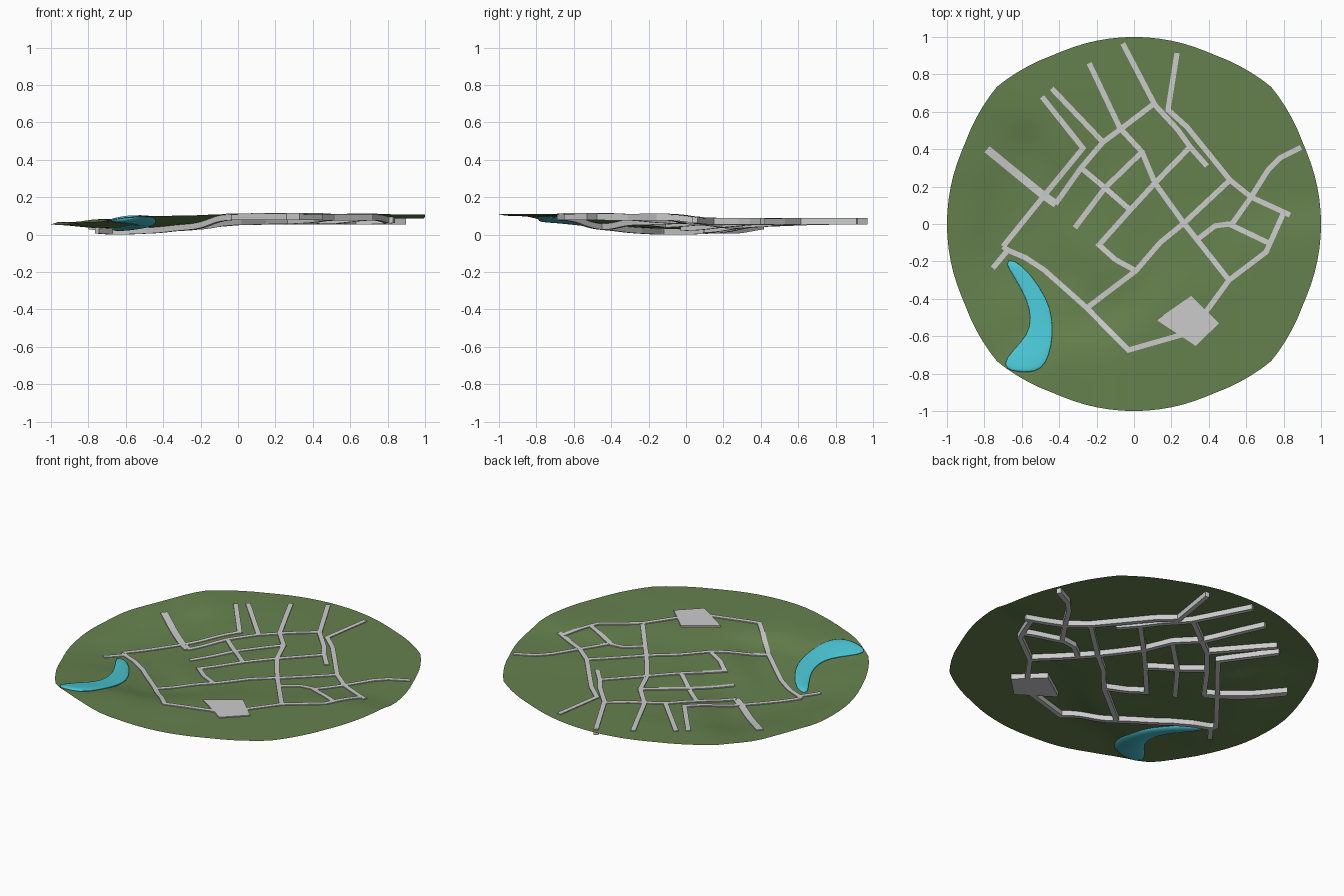
import bpy, bmesh, math
from mathutils import Vector

if "Cube" in bpy.data.objects:
    bpy.data.objects.remove(bpy.data.objects["Cube"])

# height samples of the ground: x, y, z
SAMPLES = [
    (-.97, 0, .058), (-.92, -.35, .058), (-.88, .42, .083), (-.78, .4, .048), (-.6, .25, .036),
    (-.6, 0, .03), (-.72, -.18, .034), (-.42, .1, .04), (-.45, -.25, .036), (-.3, 0, .052),
    (-.25, .3, .065), (-.25, -.44, .056), (-.03, -.67, .112), (0, -.25, .086), (-.15, -.1, .078),
    (0, .1, .086), (-.3, .45, .082), (-.55, -.5, .06), (-.78, -.68, .07), (-.5, -.87, .1),
    (-.33, -.75, .105), (-.68, .68, .086), (-.3, .85, .086), (.1, .4, .086), (.2, .85, .086),
    (.55, .6, .086), (.3, .1, .086), (.65, .2, .087), (.9, .3, .087), (.35, -.12, .094),
    (.5, -.35, .11), (.75, -.2, .11), (.95, -.25, .11), (.25, -.45, .111), (.6, -.7, .111),
    (.1, -.95, .111),
]


def ground(x, y):
    num = den = 0
    for sx, sy, sz in SAMPLES:
        w = math.exp(-((x - sx) ** 2 + (y - sy) ** 2) / (2 * .12 ** 2)) + 1e-9
        num += w * sz
        den += w
    return num / den


def add(name, verts, faces, color=None, smooth=False):
    mesh = bpy.data.meshes.new(name)
    mesh.from_pydata(verts, [], faces)
    bm = bmesh.new()
    bm.from_mesh(mesh)
    bmesh.ops.recalc_face_normals(bm, faces=bm.faces)
    bm.to_mesh(mesh)
    bm.free()
    ob = bpy.data.objects.new(name, mesh)
    bpy.context.collection.objects.link(ob)
    if color:
        mat = bpy.data.materials.new(name + "_color")
        mat.diffuse_color = color
        mat.use_nodes = True
        mat.node_tree.nodes["Principled BSDF"].inputs["Base Color"].default_value = mat.diffuse_color
        mesh.materials.append(mat)
    if smooth:
        mesh.shade_smooth()
    return ob


def loft(rows, closed=True):
    """Faces that bridge rows of equal length, with capped ends."""
    n = len(rows[0])
    faces = [(i * n + j, i * n + (j + 1) % n, (i + 1) * n + (j + 1) % n, (i + 1) * n + j)
             for i in range(len(rows) - 1) for j in range(n)]
    if closed:
        faces += [tuple(range(n)), tuple((len(rows) - 1) * n + j for j in range(n))]
    return [v for r in rows for v in r], faces


# ground sheet: near-round disc with soft corners on the diagonals
def rim(a):
    off = abs((math.degrees(a) % 90) - 45)
    return 1 + .037 * max(0, 1 - off / 20)


RINGS, SEGS = 32, 96
rows = []
for i in range(1, RINGS + 1):
    row = []
    for j in range(SEGS):
        a = 2 * math.pi * j / SEGS
        r = rim(a) * i / RINGS
        x, y = r * math.cos(a), r * math.sin(a)
        row.append((x, y, ground(x, y)))
    rows.append(row)
verts, faces = loft(rows, closed=False)
verts.append((0, 0, ground(0, 0)))
faces += [(len(verts) - 1, j, (j + 1) % SEGS) for j in range(SEGS)]
terrain = add("ground", verts, faces, (.13, .22, .075, 1), True)
if terrain.data.polygons[0].normal.z < 0:
    terrain.data.flip_normals()

# roads: box section swept along each path, following the ground
TOP, DEPTH = .005, .036


def road(name, pts, width=.028):
    pts = [Vector(p) for p in pts]
    path = []
    for i, p in enumerate(pts):
        d0 = (p - pts[i - 1]).normalized() if i else None
        d1 = (pts[i + 1] - p).normalized() if i < len(pts) - 1 else None
        a, b = d0 or d1, d1 or d0
        t = (a + b).normalized()
        side = Vector((-t.y, t.x)) * (width / 2 / max(.5, t.dot(a)))
        path.append((p, side))
        if d1:
            flat = Vector((-d1.y, d1.x)) * width / 2
            n = max(2, round((pts[i + 1] - p).length / .035))
            path += [(p.lerp(pts[i + 1], k / n), flat) for k in range(1, n)]
    rows = []
    for p, s in path:
        l, r = p + s, p - s
        z = ground(*p) + TOP
        rows.append([(l.x, l.y, z), (r.x, r.y, z), (r.x, r.y, z - DEPTH), (l.x, l.y, z - DEPTH)])
    add(name, *loft(rows))


road("south_west_road", [(-.70, -.12), (-.675, -.14), (-.58, -.18), (-.48, -.246), (-.257, -.444),
                         (-.03, -.674), (.27, -.588)])
road("west_spur", [(-.755, -.236), (-.675, -.14)])
road("west_road", [(-.70, -.12), (-.487, .144), (-.273, .406), (-.492, .68)])
road("wide_west_road", [(-.786, .4), (-.487, .155), (-.417, .107)], .042)
road("north_west_road", [(-.42, .107), (-.283, .30), (-.166, .438), (-.064, .513), (.112, .647)])
road("north_west_branch", [(-.166, .438), (-.44, .725)])
road("central_road", [(-.24, .86), (-.075, .513), (.043, .385), (.112, .219), (.262, .01),
                      (.342, -.09), (.508, -.30), (.38, -.476)])
road("north_road", [(-.06, .965), (.112, .636), (.235, .503), (.30, .412), (.39, .31)])
road("north_east_road", [(.23, .914), (.182, .61), (.283, .519), (.396, .38), (.513, .235),
                         (.626, .144), (.834, .048)])
road("east_branch", [(.524, 0), (.626, .144), (.717, .289), (.78, .353), (.893, .41)])
road("east_bend", [(.342, -.08), (.433, -.01), (.508, 0), (.717, -.10)])
road("south_east_road", [(.80, .06), (.706, -.15), (.508, -.30)])
road("diagonal_road", [(.513, .235), (.273, .01), (.139, -.10), (.01, -.25), (-.246, -.444)])
road("inner_loop", [(.01, -.25), (-.10, -.19), (-.187, -.112), (-.02, .075), (.112, .219), (.30, .412)])
road("inner_cross_road", [(-.283, .30), (-.155, .193), (-.02, .075)])
road("inner_lane", [(.043, .385), (-.155, .193), (-.316, -.02)])

# town square: flat slab
square = [(.305, -.385), (.455, -.53), (.33, -.652), (.12, -.513)]
add("square", *loft([[(x, y, z) for x, y in square] for z in (.117, .079)]))

# lake: curved lens-shaped body, given by bank pairs (inner, outer)
BANKS = [((-.695, -.2), (-.65, -.185)), ((-.636, -.29), (-.556, -.257)), ((-.572, -.406), (-.46, -.406)),
         ((-.55, -.5), (-.437, -.5)), ((-.567, -.594), (-.433, -.6)), ((-.65, -.674), (-.45, -.70)),
         ((-.71, -.755), (-.487, -.775)), ((-.65, -.79), (-.56, -.795))]
rows = []
for a, b in BANKS:
    a, b = Vector(a), Vector(b)
    row = []
    for k in range(16):
        t = 2 * math.pi * k / 16
        p = a.lerp(b, .5 - .5 * math.cos(t))
        rise = .008 * math.sin(t) if math.sin(t) > 0 else .022 * math.sin(t)
        row.append((p.x, p.y, ground(*p) + .005 + rise))
    rows.append(row)
lake = add("lake", *loft(rows), (.07, .58, .68, 1), True)
sub = lake.modifiers.new("smooth", "SUBSURF")
sub.levels = sub.render_levels = 1

# rest the lowest point on z = 0
low = min(v.co.z for o in bpy.data.objects for v in o.data.vertices)
for o in bpy.data.objects:
    for v in o.data.vertices:
        v.co.z -= low
